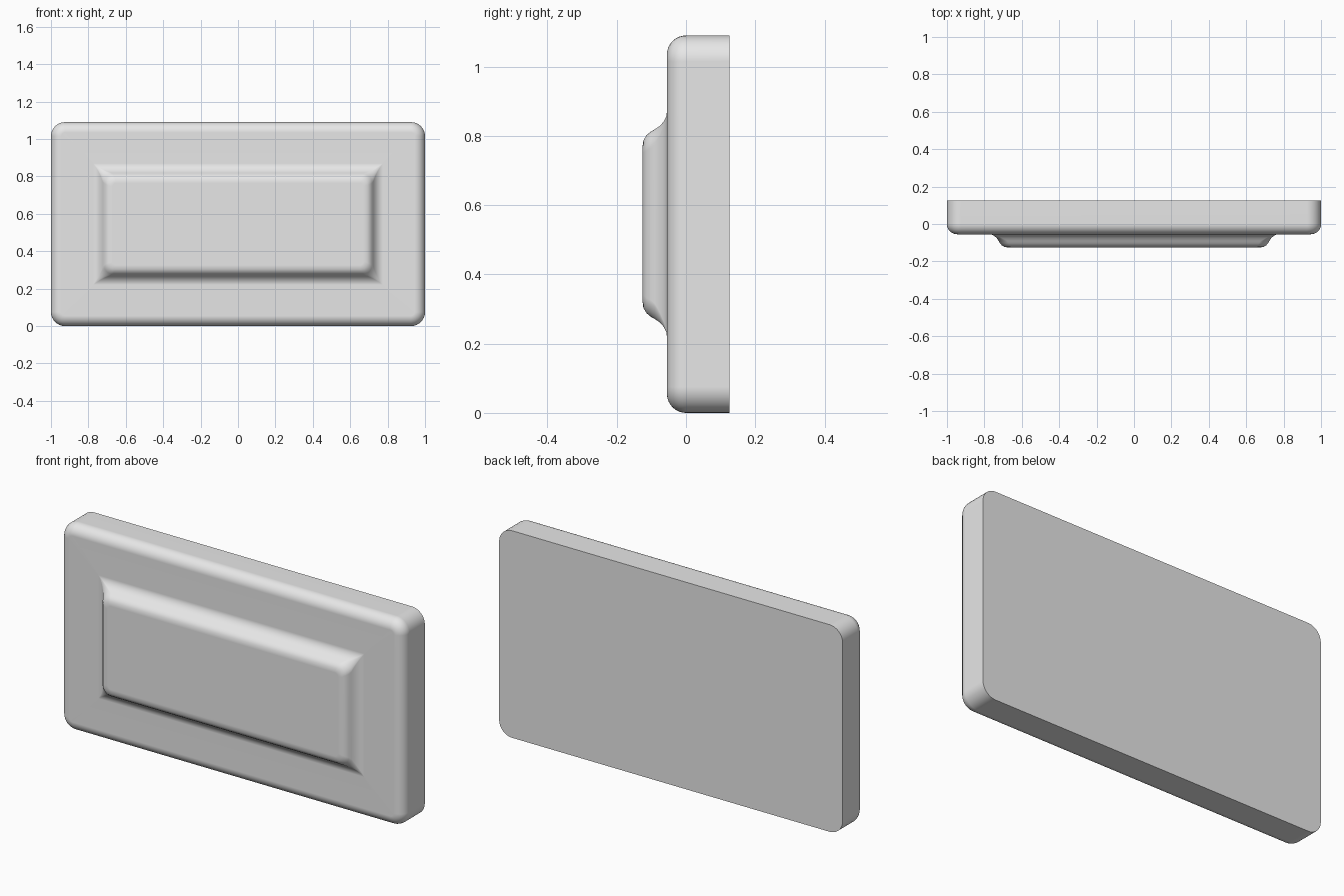
import bpy, bmesh
from math import sin, cos, pi

cube = bpy.data.objects.get("Cube")
if cube:
    bpy.data.objects.remove(cube, do_unlink=True)

# Plain grey finish
grey = bpy.data.materials.new("plain_grey")
grey.use_nodes = True
grey.diffuse_color = (0.8, 0.8, 0.8, 1)
grey.node_tree.nodes["Principled BSDF"].inputs["Base Color"].default_value = (0.8, 0.8, 0.8, 1)

MID_Z = 0.545
STEPS = 8


def ring(bm, half_w, half_h, y, radius):
    """Rounded rectangle of vertices facing the front."""
    verts = []
    radius = max(radius, 0.001)
    for q, (sx, sz) in enumerate([(1, 1), (-1, 1), (-1, -1), (1, -1)]):
        for i in range(STEPS + 1):
            a = (q + i / STEPS) * pi / 2
            verts.append(bm.verts.new((sx * (half_w - radius) + radius * cos(a), y,
                                       MID_Z + sz * (half_h - radius) + radius * sin(a))))
    return verts


bm = bmesh.new()
rings = []

# Slab: straight sides with a rounded front edge
CORNER, EDGE, FACE = 0.075, 0.055, -0.055
rings.append(ring(bm, 1, MID_Z, 0.126, CORNER))
for i in range(STEPS + 1):
    a = i / STEPS * pi / 2
    t = EDGE * (1 - cos(a))
    rings.append(ring(bm, 1 - t, MID_Z - t, FACE + EDGE * (1 - sin(a)), CORNER - t))

# Raised panel: concave foot with sharp corners, then a rounded shoulder
# (inset, depth, corner radius)
panel = [(0, -0.055, 0), (0.014, -0.057, 0.006), (0.028, -0.064, 0.014),
         (0.041, -0.075, 0.028), (0.051, -0.09, 0.045), (0.058, -0.102, 0.048),
         (0.068, -0.114, 0.044), (0.083, -0.123, 0.036), (0.105, -0.126, 0.02)]
for t, y, r in panel:
    rings.append(ring(bm, 0.775 - t, 0.325 - t, y, r))

# Skin the rings and close both ends
for a, b in zip(rings, rings[1:]):
    for i in range(len(a)):
        j = (i + 1) % len(a)
        bm.faces.new((a[i], a[j], b[j], b[i]))
bm.faces.new(rings[0])
bm.faces.new(rings[-1])
bmesh.ops.recalc_face_normals(bm, faces=bm.faces[:])

mesh = bpy.data.meshes.new("raised_panel_slab")
bm.to_mesh(mesh)
bm.free()
mesh.materials.append(grey)
slab = bpy.data.objects.new("raised_panel_slab", mesh)
bpy.context.collection.objects.link(slab)

# Smooth curves, crisp back edge, flat front faces
bpy.ops.object.select_all(action='DESELECT')
slab.select_set(True)
bpy.context.view_layer.objects.active = slab
bpy.ops.object.shade_smooth_by_angle(angle=0.9)
weighted = slab.modifiers.new("flat_face_normals", 'WEIGHTED_NORMAL')
weighted.keep_sharp = True
